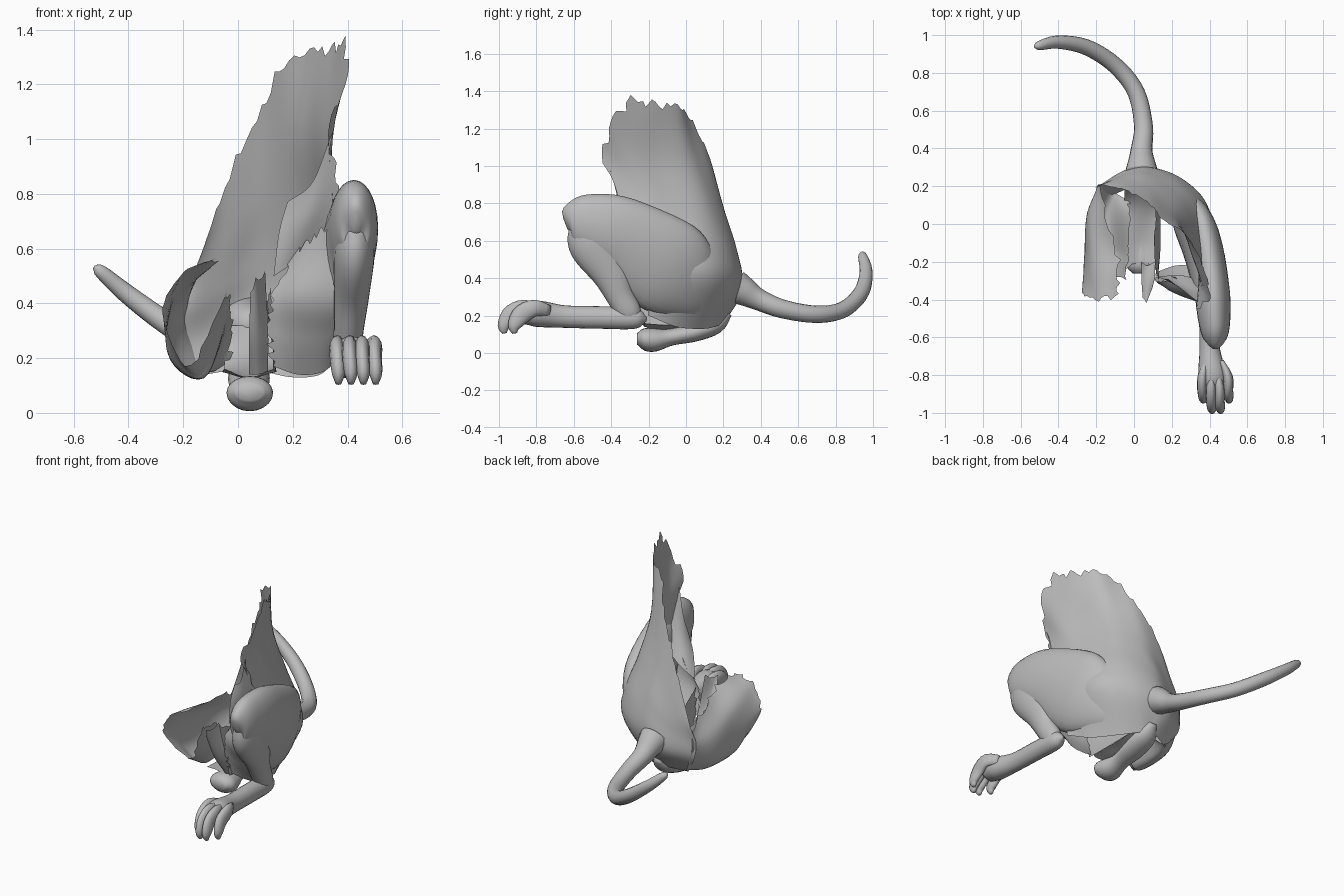
import bpy, bmesh, math, random
from mathutils import Vector

if "Cube" in bpy.data.objects:
    bpy.data.objects.remove(bpy.data.objects["Cube"])
random.seed(4)

mat = bpy.data.materials.new("plain_grey")
mat.use_nodes = True
GREY = (0.5, 0.5, 0.5, 1)
mat.diffuse_color = GREY
mat.node_tree.nodes["Principled BSDF"].inputs["Base Color"].default_value = GREY


def spline(pts, n):
    """Smooth curve of n points through the given points (any dimension)."""
    p = [Vector(q) for q in pts]
    p = [p[0] * 2 - p[1]] + p + [p[-1] * 2 - p[-2]]
    out = []
    for k in range(n):
        s = k / (n - 1) * (len(p) - 3)
        i = min(int(s), len(p) - 4)
        t = s - i
        a, b, c, d = p[i:i + 4]
        out.append((b * 2 + (c - a) * t + (a * 2 - b * 5 + c * 4 - d) * t * t
                    + (b * 3 - a - c * 3 + d) * t ** 3) * 0.5)
    return out


def finish(name, bm):
    me = bpy.data.meshes.new(name)
    bm.to_mesh(me)
    bm.free()
    me.materials.append(mat)
    for f in me.polygons:
        f.use_smooth = True
    ob = bpy.data.objects.new(name, me)
    bpy.context.collection.objects.link(ob)


def sheet(name, rows, nu, nv, torn, jag=0.03, flip=True):
    """Open skin lofted through rows; torn sides (a/b: first/last row,
    c/d: first/last column) get ragged edges."""
    cols = [spline(r, nv) for r in rows]
    grid = [list(c) for c in zip(*[spline(c, nu) for c in zip(*cols)])]
    edges = {"a": [((0, j), (1, j)) for j in range(nv)],
             "b": [((nu - 1, j), (nu - 2, j)) for j in range(nv)],
             "c": [((i, 0), (i, 1)) for i in range(nu)],
             "d": [((i, nv - 1), (i, nv - 2)) for i in range(nu)]}
    for side in torn:
        for (i, j), (k, l) in edges[side]:
            out = (grid[i][j] - grid[k][l]).normalized()
            grid[i][j] = grid[i][j] + out * random.uniform(-0.2, 1) * jag
    bm = bmesh.new()
    vs = [[bm.verts.new(p) for p in r] for r in grid]
    for i in range(nu - 1):
        for j in range(nv - 1):
            q = [vs[i][j], vs[i + 1][j], vs[i + 1][j + 1], vs[i][j + 1]]
            bm.faces.new(q[::-1] if flip else q)
    finish(name, bm)


def tube(name, secs, n=24, sides=20, axis=(1, 0, 0)):
    """Limb through sections (x, y, z, radius along axis, radius across)."""
    s = spline(secs, n)
    pos = [Vector(q[:3]) for q in s]
    bm = bmesh.new()
    rings = []
    for k, q in enumerate(s):
        t = (pos[min(k + 1, n - 1)] - pos[max(k - 1, 0)]).normalized()
        a = Vector(axis)
        a = (a - t * a.dot(t)).normalized()
        b = t.cross(a)
        ring = []
        for m in range(sides):
            w = 2 * math.pi * m / sides
            ring.append(bm.verts.new(pos[k] + a * math.cos(w) * max(q[3], 0.005)
                                     + b * math.sin(w) * max(q[4], 0.005)))
        rings.append(ring)
    for r0, r1 in zip(rings, rings[1:]):
        for m in range(sides):
            o = (m + 1) % sides
            bm.faces.new((r0[m], r0[o], r1[o], r1[m]))
    bm.faces.new(rings[0][::-1])
    bm.faces.new(rings[-1])
    bmesh.ops.recalc_face_normals(bm, faces=bm.faces)
    finish(name, bm)


# Back and left flank: columns from the left front edge round to the right
sheet("back_and_flank", [
    [(.36, -.2, .2), (.38, -.25, .45), (.345, -.35, .8), (.335, -.42, 1.03),
     (.39, -.385, 1.2), (.383, -.28, 1.35)],
    [(.3, -.05, .14), (.41, -.04, .4), (.40, -.05, .55), (.345, -.12, .77),
     (.315, -.19, 1.03), (.335, -.16, 1.30)],
    [(.2, .1, .13), (.36, .13, .38), (.35, .12, .54), (.29, .07, .75), (.25, .0, 1.0), (.26, -.04, 1.29)],
    [(.1, .18, .15), (.22, .25, .36), (.23, .235, .53), (.2, .17, .73), (.17, .09, .98), (.16, .02, 1.25)],
    [(.05, .2, .16), (.07, .3, .36), (.07, .27, .56), (.07, .2, .78), (.07, .12, 1.06)],
    [(0, .2, .16), (-.05, .28, .3), (-.06, .26, .45), (-.06, .23, .6), (-.04, .18, .83)],
    [(-.12, .15, .14), (-.19, .19, .25), (-.205, .19, .36), (-.18, .21, .46), (-.135, .2, .58)],
], 34, 28, "ad", 0.05, flip=False)

# Right haunch remnant: a hood open to the front, from its torn rim over the
# outer wall and the bottom to the inner wall
sheet("right_haunch", [
    [(-.18, .2, .42), (-.19, .21, .33), (-.16, .2, .23), (-.11, .17, .15), (-.04, .13, .18)],
    [(-.15, .03, .49), (-.24, .05, .36), (-.235, .05, .2), (-.13, .05, .13), (-.03, .05, .3)],
    [(-.10, -.15, .53), (-.23, -.15, .43), (-.255, -.15, .21), (-.12, -.13, .13), (-.03, -.13, .38)],
    [(-.09, -.27, .56), (-.22, -.27, .47), (-.265, -.25, .28), (-.14, -.17, .14), (-.04, -.22, .42)],
    [(-.09, -.37, .56), (-.2, -.39, .51), (-.275, -.35, .36), (-.17, -.21, .16), (-.05, -.29, .42)],
], 22, 28, "bcd", 0.03, flip=False)

# Inner and front remnants of the left haunch
sheet("left_inner_strip", [
    [(.12, .12, .28), (.13, .12, .22), (.14, .12, .15)],
    [(.11, -.12, .36), (.125, -.12, .25), (.14, -.12, .15)],
    [(.12, -.27, .44), (.13, -.26, .3), (.13, -.25, .16)],
], 16, 8, "bc", 0.035)
sheet("left_front_wall", [
    [(.13, -.25, .17), (.22, -.22, .14), (.31, -.22, .15), (.37, -.22, .2)],
    [(.13, -.29, .3), (.22, -.3, .28), (.3, -.31, .28), (.37, -.32, .3)],
    [(.14, -.32, .43), (.2, -.36, .43), (.28, -.39, .43), (.37, -.41, .43)],
    [(.2, -.28, .57), (.25, -.33, .61), (.31, -.38, .66), (.36, -.43, .69)],
], 22, 18, "bc", 0.03)

# Belly floor and loose torn strips
sheet("belly_floor", [
    [(-.05, .22, .32), (.04, .25, .32), (.13, .22, .32)],
    [(-.05, .1, .17), (.04, .1, .19), (.13, .1, .17)],
    [(-.06, -.08, .15), (.04, -.08, .13), (.14, -.08, .15)],
    [(-.05, -.23, .16), (.04, -.2, .13), (.13, -.23, .16)],
], 14, 10, "b", 0.015)
sheet("belly_strip", [
    [(.04, -.2, .14), (.07, -.22, .14), (.11, -.2, .15)],
    [(.04, -.3, .27), (.07, -.31, .28), (.11, -.28, .3)],
    [(.045, -.38, .42), (.07, -.4, .47), (.1, -.33, .5)],
], 12, 6, "b", 0.05)
sheet("flank_flap", [
    [(.335, -.41, 1.0), (.27, -.36, .84), (.18, -.29, .77)],
    [(.35, -.36, .82), (.25, -.33, .7), (.15, -.29, .66)],
    [(.36, -.3, .65), (.24, -.27, .57), (.13, -.28, .5)],
], 14, 12, "c", 0.035)

# Left hind leg
tube("thigh", [
    (.43, -.645, .69, .01, .03), (.43, -.61, .70, .06, .115), (.425, -.51, .69, .085, .165),
    (.41, -.34, .63, .095, .205), (.355, -.1, .46, .10, .26),
    (.27, .06, .35, .08, .185), (.2, .15, .32, .02, .08)], 30, 28)
tube("shin", [
    (.43, -.53, .70, .06, .10), (.425, -.495, .59, .075, .135), (.415, -.405, .435, .065, .105),
    (.405, -.355, .31, .055, .075), (.395, -.30, .21, .05, .065), (.39, -.27, .155, .02, .025)])
tube("hind_foot", [
    (.39, -.21, .18, .01, .01), (.39, -.27, .185, .05, .055), (.395, -.45, .19, .052, .06),
    (.40, -.65, .195, .053, .06), (.415, -.8, .21, .075, .07), (.425, -.88, .2, .06, .045)])
for i, (x, y) in enumerate([(.362, -.93), (.408, -.985), (.453, -.985), (.498, -.93)]):
    tube(f"toe_{i + 1}", [
        (x * .6 + .165, y + .2, .225, .015, .03), (x, y + .12, .24, .026, .045),
        (x, y + .05, .205, .027, .05), (x + .005, y + .012, .145, .024, .035),
        (x + .005, y + .015, .105, .01, .012)], 14, 12)

# Rounded lump under the belly
tube("underbelly_lump", [
    (.04, .22, .22, .03, .03), (.04, .16, .155, .07, .05), (.04, .05, .112, .075, .05),
    (.04, -.08, .085, .06, .045), (.043, -.17, .07, .08, .063),
    (.043, -.225, .075, .083, .058), (.043, -.262, .075, .05, .03)])

# Curling tail
tube("tail", [
    (.04, .265, .355, .09, .09), (.04, .31, .33, .078, .078), (.04, .39, .285, .058, .058),
    (.05, .52, .235, .05, .05), (.01, .7, .207, .046, .046), (-.1, .84, .232, .044, .044),
    (-.25, .935, .32, .042, .042), (-.4, .963, .43, .035, .035),
    (-.5, .945, .515, .025, .025), (-.525, .938, .532, .008, .008)], 44, 16, (0, 0, 1))
